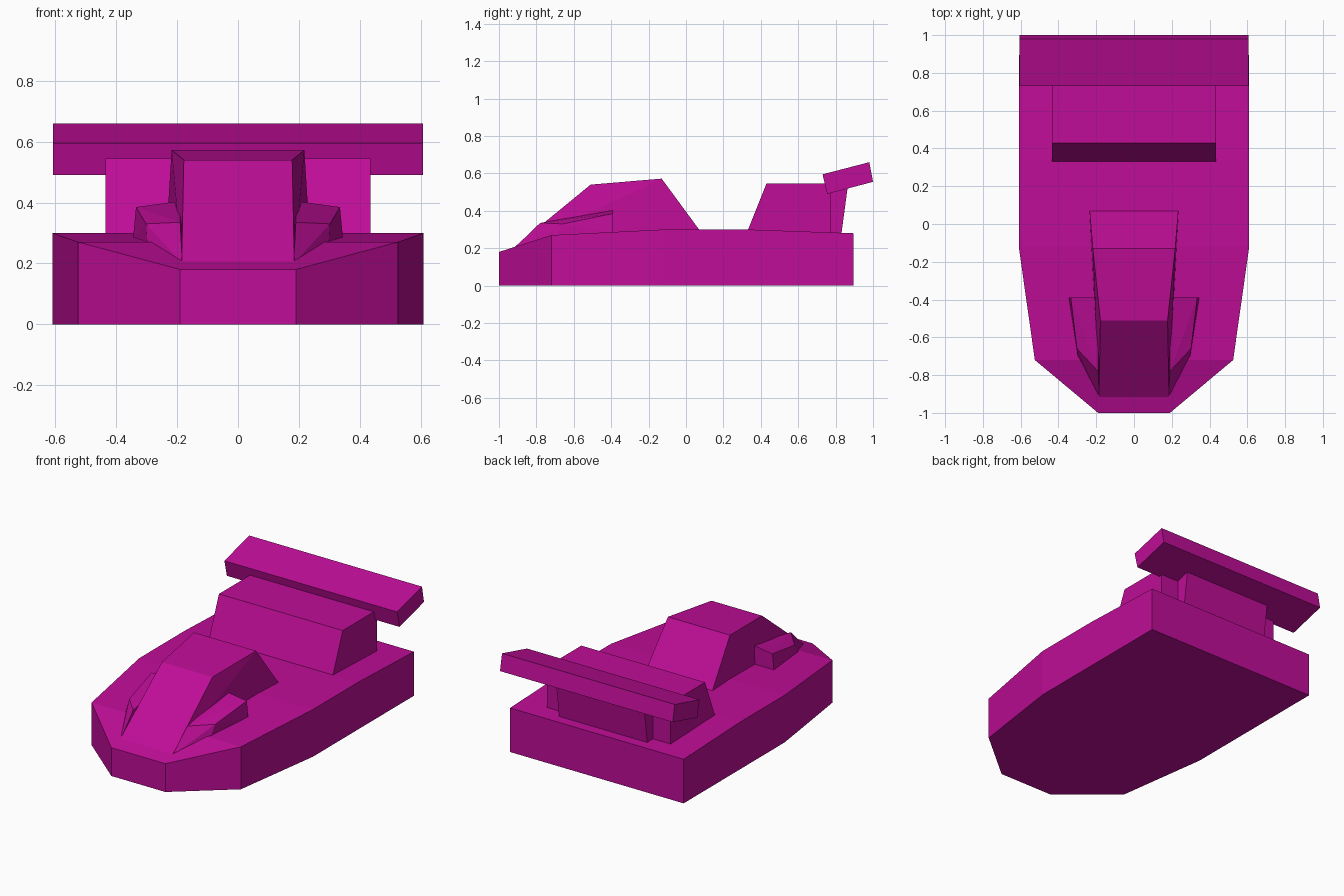
import bpy
import bmesh
import math

cube = bpy.data.objects.get("Cube")
if cube:
    bpy.data.objects.remove(cube, do_unlink=True)

paint = bpy.data.materials.new("magenta_paint")
paint.use_nodes = True
color = (0.52, 0.004, 0.31, 1.0)
paint.diffuse_color = color
bsdf = paint.node_tree.nodes["Principled BSDF"]
bsdf.inputs["Base Color"].default_value = color
bsdf.inputs["Roughness"].default_value = 0.6


def solid(name, points):
    """Flat-faced convex solid wrapped around its corner points."""
    bm = bmesh.new()
    for p in points:
        bm.verts.new(p)
    result = bmesh.ops.convex_hull(bm, input=bm.verts[:])
    loose = [v for v in bm.verts if not v.link_faces]
    bmesh.ops.delete(bm, geom=loose, context='VERTS')
    bmesh.ops.dissolve_limit(bm, angle_limit=math.radians(1),
                             verts=bm.verts[:], edges=bm.edges[:])
    bmesh.ops.recalc_face_normals(bm, faces=bm.faces[:])
    mesh = bpy.data.meshes.new(name)
    bm.to_mesh(mesh)
    bm.free()
    mesh.materials.append(paint)
    obj = bpy.data.objects.new(name, mesh)
    bpy.context.collection.objects.link(obj)
    return obj


def both_sides(stations):
    """Corner points on both sides from (half width, y, z) stations."""
    return [(s * w, y, z) for w, y, z in stations for s in (-1, 1)]


def extruded(name, half_width, profile):
    return solid(name, both_sides([(half_width, y, z) for y, z in profile]))


# Body: tapered plan with a gently crowned deck
deck = [(0.19, -1.0, 0.18), (0.525, -0.72, 0.27), (0.61, -0.12, 0.30),
        (0.61, 0.33, 0.30), (0.61, 0.895, 0.28)]
solid("body", both_sides(deck + [(w, y, 0) for w, y, z in deck]))

# Cabin: widens toward the back
solid("cabin", both_sides([(0.185, -0.925, 0.20), (0.178, -0.51, 0.54),
                           (0.218, -0.13, 0.572), (0.235, 0.07, 0.30)]))

# Side pods beside the cabin
pod = [(0.19, -0.39, 0.405), (0.335, -0.39, 0.385), (0.302, -0.66, 0.33),
       (0.19, -0.78, 0.335), (0.345, -0.39, 0.28), (0.298, -0.70, 0.265),
       (0.235, -0.80, 0.24), (0.183, -0.92, 0.20), (0.15, -0.39, 0.27)]
for side, s in (("left", 1), ("right", -1)):
    solid(side + "_pod", [(s * x, y, z) for x, y, z in pod])

# Engine cover with sloped front
extruded("engine_cover", 0.435,
         [(0.33, 0.295), (0.43, 0.545), (0.775, 0.545), (0.775, 0.27)])

# Wing support behind the cover
extruded("wing_support", 0.31,
         [(0.76, 0.27), (0.76, 0.53), (0.865, 0.53), (0.83, 0.27)])

# Tilted rear wing
extruded("rear_wing", 0.607,
         [(0.73, 0.595), (0.98, 0.66), (1.0, 0.555), (0.755, 0.49)])
